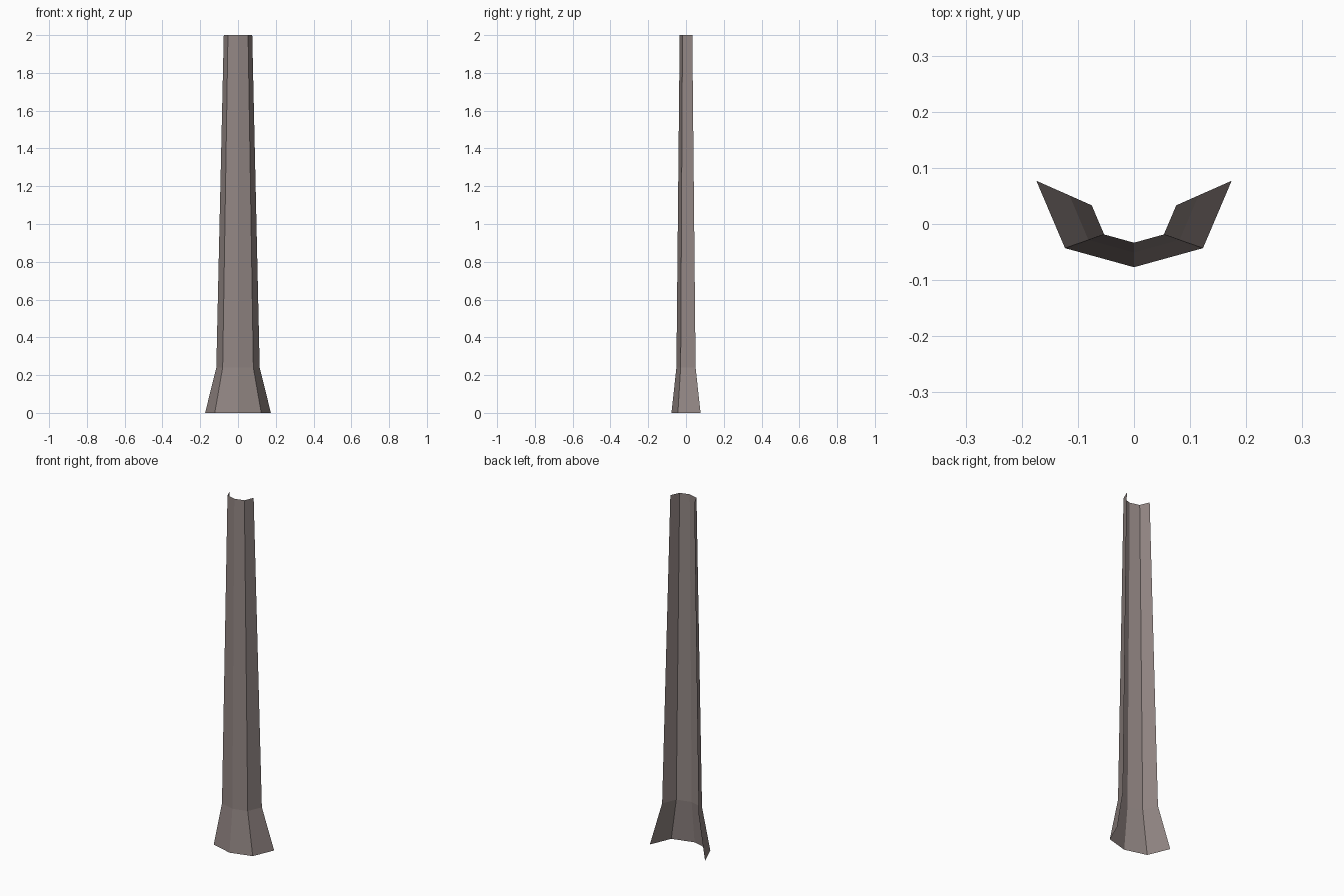
import bpy, bmesh

if "Cube" in bpy.data.objects:
    bpy.data.objects.remove(bpy.data.objects["Cube"])

# Open trunk cross-section at ground level (half ring facing the front)
half = [(0.174, 0.077), (0.123, -0.043)]
section = [(-x, y) for x, y in half] + [(0, -0.077)] + half[::-1]

# Height and scale of each ring: flared foot, then a long taper
rings = [(0, 1), (0.24, 0.66), (2, 0.433)]

# Trunk shell: loft the section through the rings
bm = bmesh.new()
loops = [[bm.verts.new((x * s, y * s, z)) for x, y in section] for z, s in rings]
for low, high in zip(loops, loops[1:]):
    for i in range(len(section) - 1):
        bm.faces.new((low[i], low[i + 1], high[i + 1], high[i]))

mesh = bpy.data.meshes.new("trunk_shell")
bm.to_mesh(mesh)
bm.free()
trunk = bpy.data.objects.new("trunk_shell", mesh)
bpy.context.collection.objects.link(trunk)

# Warm grey-brown colour
mat = bpy.data.materials.new("warm_grey")
mat.diffuse_color = (0.29, 0.24, 0.23, 1)
mat.use_nodes = True
mat.node_tree.nodes["Principled BSDF"].inputs["Base Color"].default_value = mat.diffuse_color
mesh.materials.append(mat)
